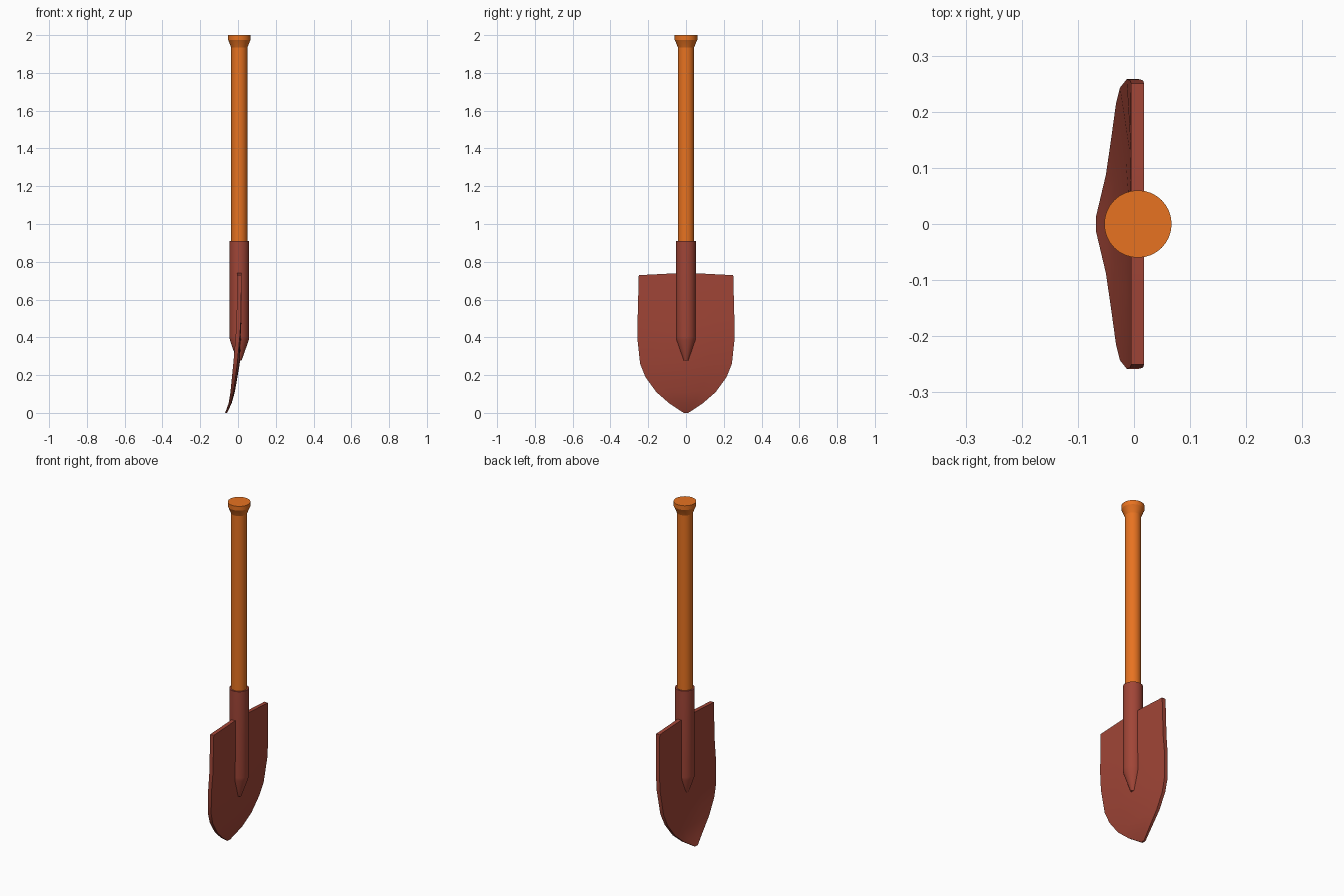
import bpy, bmesh
from math import cos, sin, pi, radians

if "Cube" in bpy.data.objects:
    bpy.data.objects.remove(bpy.data.objects["Cube"])

CX = 0.007  # shaft axis


def material(name, color):
    m = bpy.data.materials.new(name)
    m.diffuse_color = color
    m.use_nodes = True
    m.node_tree.nodes["Principled BSDF"].inputs["Base Color"].default_value = m.diffuse_color
    return m


def finish(name, bm, mat, angle=30):
    bmesh.ops.recalc_face_normals(bm, faces=bm.faces)
    me = bpy.data.meshes.new(name)
    bm.to_mesh(me)
    bm.free()
    ob = bpy.data.objects.new(name, me)
    bpy.context.collection.objects.link(ob)
    me.materials.append(mat)
    bpy.ops.object.select_all(action='DESELECT')
    ob.select_set(True)
    bpy.context.view_layer.objects.active = ob
    bpy.ops.object.shade_smooth_by_angle(angle=radians(angle))
    return ob


def lathe(name, profile, mat, n=32):
    bm = bmesh.new()
    rings = [[bm.verts.new((CX + r * cos(2 * pi * i / n), r * sin(2 * pi * i / n), z))
              for i in range(n)] for r, z in profile]
    for a, b in zip(rings, rings[1:]):
        for i in range(n):
            j = (i + 1) % n
            bm.faces.new((a[i], a[j], b[j], b[i]))
    bm.faces.new(rings[0])
    bm.faces.new(rings[-1])
    return finish(name, bm, mat, 20)


wood = material("orange_wood", (0.80, 0.17, 0.015, 1))
metal = material("red_metal", (0.355, 0.06, 0.038, 1))

# Shaft with flared end knob
lathe("handle", [(0.043, 0.85), (0.043, 1.935), (0.058, 1.972), (0.06, 1.975), (0.06, 2.0)], wood)

# Socket tapering into the blade
lathe("socket", [(0.012, 0.277), (0.05, 0.385), (0.052, 0.405), (0.052, 0.91)], metal)

# Blade rows: z, half width, front x at edge, front x at middle, thickness
rows = [
    (0.742, 0.250, -0.005, -0.005, 0.023),
    (0.50, 0.256, -0.007, -0.005, 0.023),
    (0.40, 0.258, -0.013, -0.006, 0.022),
    (0.26, 0.243, -0.025, -0.012, 0.021),
    (0.19, 0.215, -0.032, -0.022, 0.019),
    (0.11, 0.157, -0.040, -0.034, 0.017),
    (0.05, 0.088, -0.050, -0.048, 0.014),
    (0.0, 0.012, -0.068, -0.068, 0.010),
]
steps = [-1, -0.5, 0, 0.5, 1]
bm = bmesh.new()
sides = []
for back in (0, 1):
    grid = []
    for k, (z, w, xe, xm, th) in enumerate(rows):
        grid.append([bm.verts.new((xm + (xe - xm) * t * t + back * th, w * t,
                                   z - (0.013 * abs(t) if k == 0 else 0))) for t in steps])
    for a, b in zip(grid, grid[1:]):
        for i in range(4):
            bm.faces.new((a[i], a[i + 1], b[i + 1], b[i]))
    sides.append(grid)
# Rim joining the two faces
loops = [g[0] + [r[-1] for r in g[1:-1]] + g[-1][::-1] + [r[0] for r in g[-2:0:-1]] for g in sides]
f, b = loops
for i in range(len(f)):
    j = (i + 1) % len(f)
    bm.faces.new((f[i], f[j], b[j], b[i]))
finish("blade", bm, metal)
